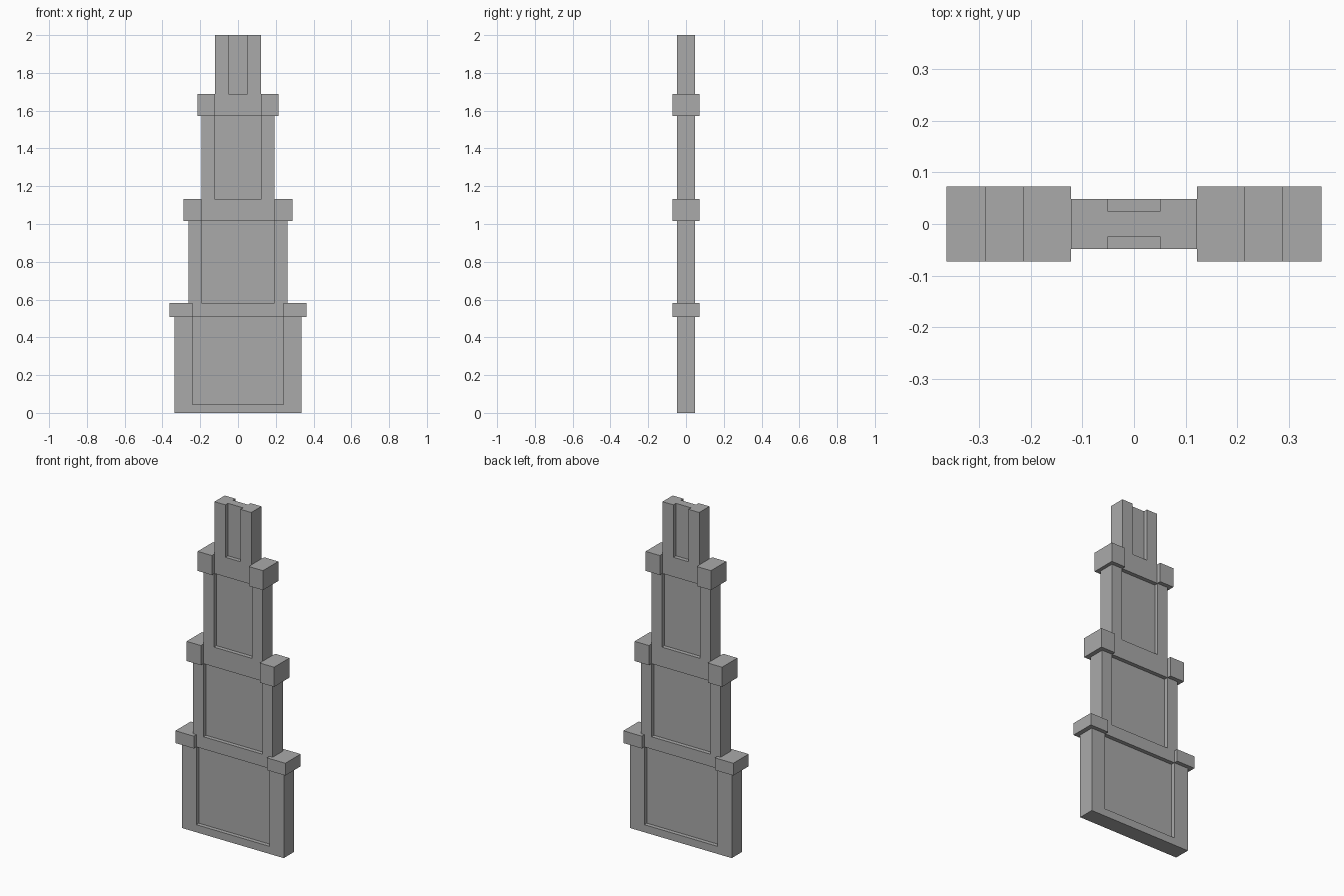
import bpy
import bmesh
from mathutils import Matrix, Vector

cube = bpy.data.objects.get("Cube")
if cube:
    bpy.data.objects.remove(cube, do_unlink=True)

# Single stone-grey material
GREY = (0.4, 0.4, 0.4, 1.0)
stone = bpy.data.materials.new("plain_grey")
stone.use_nodes = True
stone.diffuse_color = GREY
stone.node_tree.nodes["Principled BSDF"].inputs["Base Color"].default_value = GREY

FRAME_Y = 0.048    # half depth of posts and bands
PANEL_Y = 0.024    # half depth of the recessed panels
BLOCK_Y = 0.072    # half depth of the corner blocks


def box(name, x0, x1, z0, z1, half_y):
    """Flat-faced box centred on y = 0."""
    bm = bmesh.new()
    size = Vector((x1 - x0, 2 * half_y, z1 - z0))
    centre = Vector(((x0 + x1) / 2, 0, (z0 + z1) / 2))
    bmesh.ops.create_cube(bm, size=1, matrix=Matrix.LocRotScale(centre, None, size))
    mesh = bpy.data.meshes.new(name)
    bm.to_mesh(mesh)
    bm.free()
    mesh.materials.append(stone)
    obj = bpy.data.objects.new(name, mesh)
    bpy.context.collection.objects.link(obj)


def pair(name, x0, x1, z0, z1, half_y):
    """The same box on both sides."""
    box("left_" + name, x0, x1, z0, z1, half_y)
    box("right_" + name, -x1, -x0, z0, z1, half_y)


# Tier: outer half width, panel half width, panel bottom, panel top
# Cap: block inner and outer x, cap top
tiers = [
    ("base", 0.335, 0.241, 0.045, 0.508, (0.241, 0.362, 0.581)),
    ("lower", 0.262, 0.194, 0.581, 1.016, (0.194, 0.288, 1.133)),
    ("upper", 0.194, 0.125, 1.133, 1.572, (0.122, 0.215, 1.688)),
    ("top", 0.121, 0.05, 1.688, 2.0, None),
]

# Bottom rail under the base panel
box("bottom_rail", -0.335, 0.335, 0, 0.045, FRAME_Y)

for name, outer, inner, z0, z1, cap in tiers:
    # Side posts framing a panel recessed at front and back
    pair(name + "_post", inner, outer, z0, z1, FRAME_Y)
    box(name + "_panel", -inner, inner, z0, z1, PANEL_Y)
    if cap:
        # Band across the tier top, between two projecting blocks
        block_in, block_out, cap_top = cap
        box(name + "_band", -block_in, block_in, z1, cap_top, FRAME_Y)
        pair(name + "_block", block_in, block_out, z1, cap_top, BLOCK_Y)
